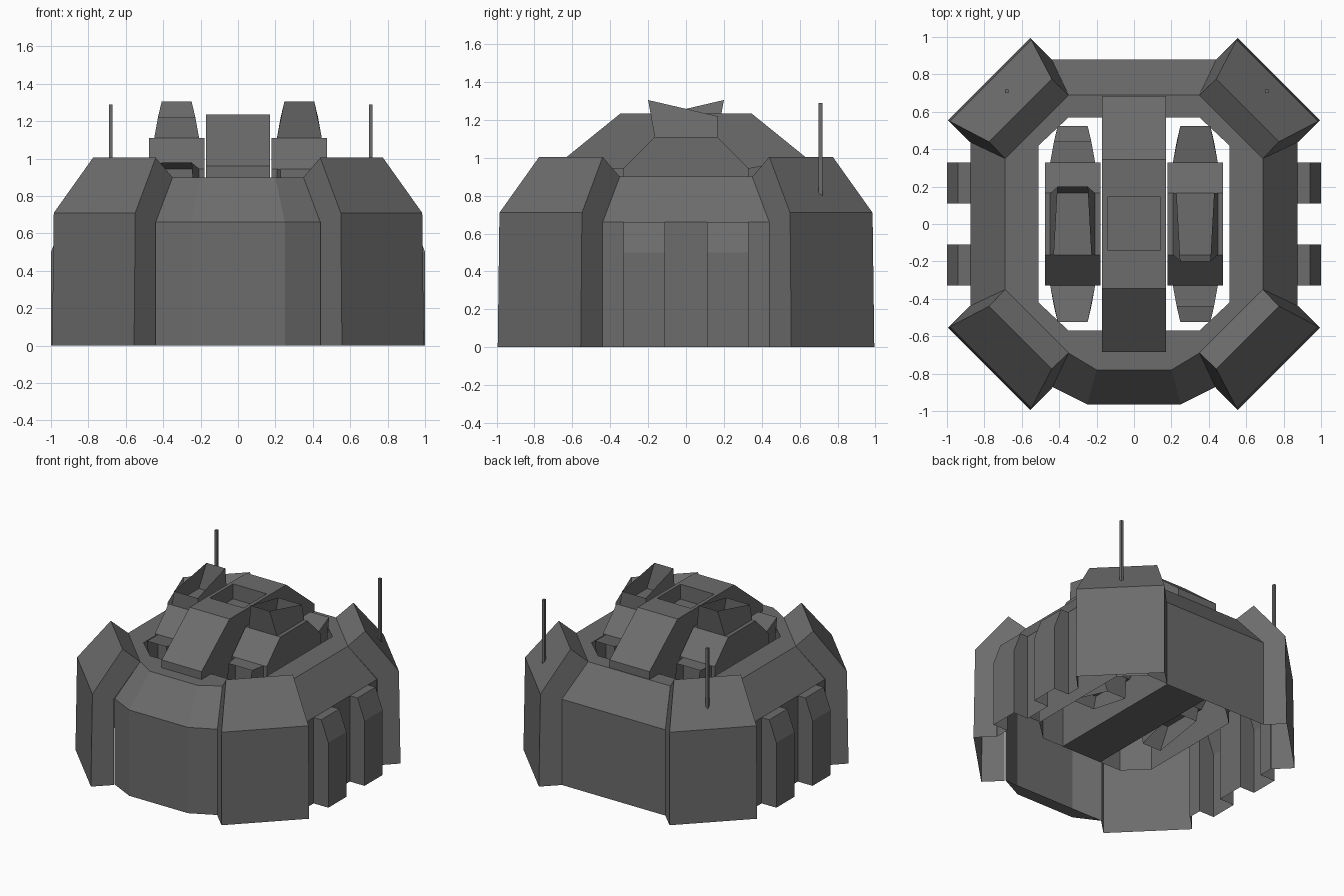
import bpy, bmesh
from math import pi
from mathutils import Vector, Matrix

old = bpy.data.objects.get("Cube")
if old:
    bpy.data.objects.remove(old)

grey = bpy.data.materials.new("dark grey metal")
grey.use_nodes = True
GREY = (0.15, 0.15, 0.15, 1)
grey.diffuse_color = GREY
bsdf = next(n for n in grey.node_tree.nodes if n.type == 'BSDF_PRINCIPLED')
bsdf.inputs["Base Color"].default_value = GREY
bsdf.inputs["Roughness"].default_value = 0.8


def build(name, polys, centre, inward=False, turn=0.0):
    """Flat-shaded object from polygons, faced away from (or toward) a centre."""
    bm = bmesh.new()
    for poly in polys:
        f = bm.faces.new([bm.verts.new(p) for p in poly])
        f.normal_update()
        outward = f.normal.dot(f.calc_center_median() - Vector(centre)) > 0
        if outward == inward:
            f.normal_flip()
    bmesh.ops.remove_doubles(bm, verts=bm.verts, dist=0.0005)
    bmesh.ops.transform(bm, matrix=Matrix.Rotation(turn, 4, 'Z'), verts=bm.verts)
    me = bpy.data.meshes.new(name)
    bm.to_mesh(me)
    bm.free()
    me.materials.append(grey)
    ob = bpy.data.objects.new(name, me)
    bpy.context.collection.objects.link(ob)
    return ob


def at(path, z):
    return [(x, y, z) for x, y in path]


def strips(a, b, closed=False):
    """Quads between two matching rows of points."""
    n = len(a)
    return [[a[i], a[(i + 1) % n], b[(i + 1) % n], b[i]]
            for i in range(n if closed else n - 1)]


def prism(profile, x0, x1):
    """Side faces and caps of a y-z profile pushed along x."""
    a = [(x0, y, z) for y, z in profile]
    b = [(x1, y, z) for y, z in profile]
    return strips(a, b, True), [a, b]


TOP, EAVE, SKIRT = 0.90, 0.66, 0.24

# Outer walls: upright face plus slope; front has a shallow bay
front_out = [(-.44, -.87), (-.25, -.965), (.25, -.965), (.44, -.87)]
front_in = [(-.35, -.69), (-.2, -.78), (.2, -.78), (.35, -.69)]
build("front_wall", strips(at(front_out, 0), at(front_out, EAVE))
      + strips(at(front_out, EAVE), at(front_in, TOP)) + [at(front_out, 0)], (0, 0, .3))
back_out, back_in = [(.44, .88), (-.44, .88)], [(.35, .69), (-.35, .69)]
build("back_wall", strips(at(back_out, 0), at(back_out, EAVE))
      + strips(at(back_out, EAVE), at(back_in, TOP)), (0, 0, .3))

# Side walls with hollow ribs
for side, label in ((1, "left"), (-1, "right")):
    def pt(x, y, z):
        return (side * x, y, z)
    faces = [[pt(.875, -.44, EAVE), pt(.875, .44, EAVE), pt(.69, .35, TOP), pt(.69, -.35, TOP)]]
    for y0, y1 in ((-.44, -.33), (-.11, .11), (.33, .44)):
        faces.append([pt(.875, y0, 0), pt(.875, y1, 0), pt(.875, y1, EAVE), pt(.875, y0, EAVE)])
    build(label + "_wall", faces, (0, 0, .3))
    rib = [(.875, 0), (1, 0), (1, .5), (.94, EAVE), (.875, EAVE)]
    for k, (y0, y1) in enumerate(((-.33, -.11), (.11, .33))):
        a = [pt(x, y0, z) for x, z in rib]
        b = [pt(x, y1, z) for x, z in rib]
        build(f"{label}_rib_{k + 1}", strips(a[1:], b[1:]) + [a, b],
              (side * .88, (y0 + y1) / 2, .2))

# Flat deck around the opening, and the skirt hanging from its inner edge
inner = [(-.35, -.57), (.35, -.57), (.51, -.42), (.51, .42),
         (.35, .57), (-.35, .57), (-.51, .42), (-.51, -.42)]
ridge = [(-.35, -.69), (.35, -.69), (.69, -.35), (.69, .35),
         (.35, .69), (-.35, .69), (-.69, .35), (-.69, -.35)]
build("deck", strips(at(inner, TOP), at(ridge, TOP), True) + [at(front_in, TOP)], (0, 0, 0))
build("inner_skirt", strips(at(inner, TOP), at(inner, SKIRT), True), (0, 0, .6), inward=True)

# Corner towers: radial section (half width, distance, height)
section = [(.31, 1.096, 0), (.308, 1.085, .71), (.237, .859, 1.005),
           (.24, .735, TOP), (.311, .933, EAVE), (.311, .933, 0)]
for k, label in enumerate(("front_left", "back_left", "back_right", "front_right")):
    lo = [(d, -u, z) for u, d, z in section]
    hi = [(d, u, z) for u, d, z in section]
    build(label + "_tower", strips(lo[:4], hi[:4]) + [lo, hi], (.9, 0, .4),
          turn=-pi / 4 + k * pi / 2)

# Central bridge with a sunken hatch
half = [(-.345, 1.235), (-.685, .96), (-.685, TOP), (-.57, TOP), (-.57, SKIRT)]
profile = half + [(-y, z) for y, z in reversed(half)]
sides, caps = prism(profile, -.17, .17)
roof = sides.pop()
edge = [(-.17, -.345), (.17, -.345), (.17, .345), (-.17, .345)]
hatch = [(-.143, -.138), (.143, -.138), (.143, .145), (-.143, .145)]
build("bridge", sides + caps + strips(at(edge, 1.235), at(hatch, 1.235), True), (0, 0, .7))
build("hatch_well", strips(at(hatch, 1.235), at(hatch, 1.12), True) + [at(hatch, 1.12)],
      (0, 0, 1.2), inward=True)

# Eight-sided pods, each with four open slanted ducts set like a windmill
CX, CZ = .328, .78
octagon = [(-.165, .33), (.165, .33), (.33, .165), (.33, -.165),
           (.165, -.33), (-.165, -.33), (-.33, -.165), (-.33, .165)]
for label, turn in (("left", 0), ("right", pi)):
    sides, caps = prism([(y, z + CZ) for y, z in octagon], CX - .148, CX + .148)
    build(label + "_pod", sides + caps, (CX, 0, CZ), turn=turn)
    for k, where in enumerate(("top", "front", "bottom", "back")):
        spin = Matrix.Rotation(k * pi / 2, 3, 'X')
        move = Vector((CX, 0, CZ))
        base = [(-.12, -.165, .33), (.12, -.165, .33), (.12, .165, .33), (-.12, .165, .33)]
        rim = [(-.08, -.2, .525), (.08, -.2, .525), (.1, .165, .44), (-.1, .165, .44)]
        base, rim = [[spin @ Vector(p) + move for p in row] for row in (base, rim)]
        build(f"{label}_pod_{where}_duct", strips(base, rim, True),
              spin @ Vector((0, 0, .4)) + move, turn=turn)

# Thin square aerials on the rear towers
for label, x in (("left", .71), ("right", -.68)):
    r, y = .01, .71
    sq = [(x - r, y - r), (x + r, y - r), (x + r, y + r), (x - r, y + r)]
    build(label + "_aerial", strips(at(sq, .78), at(sq, 1.29), True)
          + [at(sq, .78), at(sq, 1.29)], (x, y, 1.03))
